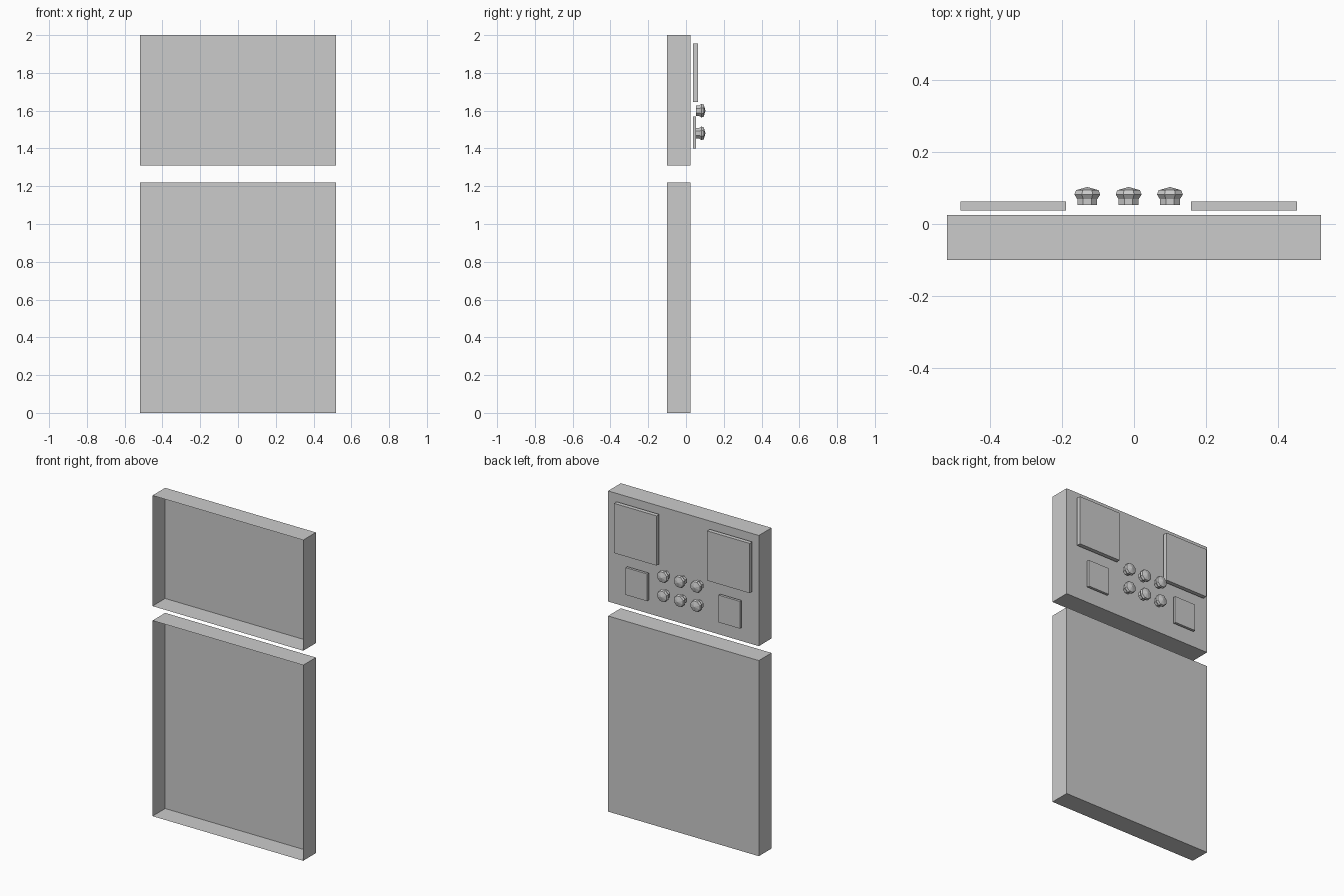
import bpy, bmesh
from math import sin, cos, tau

if "Cube" in bpy.data.objects:
    bpy.data.objects.remove(bpy.data.objects["Cube"])

CX = -0.015  # centre line of the control layout


def finish(name, bm):
    mesh = bpy.data.meshes.new(name)
    bm.to_mesh(mesh)
    bm.free()
    obj = bpy.data.objects.new(name, mesh)
    bpy.context.collection.objects.link(obj)
    return obj


def open_box(name, x, y, z):
    """Box from (min, max) ranges, left open on its -y side."""
    bm = bmesh.new()
    bmesh.ops.create_cube(bm, size=1)
    for v in bm.verts:
        v.co = [r[0] if c < 0 else r[1] for c, r in zip(v.co, (x, y, z))]
    bm.normal_update()
    hidden = [f for f in bm.faces if f.normal.y < -0.9]
    bmesh.ops.delete(bm, geom=hidden, context='FACES_ONLY')
    return finish(name, bm)


def knob(name, x, z, sides=8):
    """Faceted knob turned around the y axis."""
    profile = [(0.030, 0.053), (0.030, 0.069), (0.039, 0.082), (0.034, 0.094)]
    bm = bmesh.new()
    rings = []
    for r, y in profile:
        angles = [tau * (i + 0.5) / sides for i in range(sides)]
        rings.append([bm.verts.new((x + r * cos(a), y, z + r * sin(a))) for a in angles])
    tip = bm.verts.new((x, 0.103, z))
    for i in range(sides):
        j = (i + 1) % sides
        for lo, hi in zip(rings, rings[1:]):
            bm.faces.new((lo[i], hi[i], hi[j], lo[j]))
        bm.faces.new((rings[-1][i], tip, rings[-1][j]))
    bmesh.ops.recalc_face_normals(bm, faces=bm.faces)
    return finish(name, bm)


# Main panels, hollow towards the front
open_box("lower_panel", (-0.52, 0.52), (-0.1, 0.025), (0, 1.22))
open_box("upper_panel", (-0.52, 0.52), (-0.1, 0.025), (1.31, 2.0))

# Large and small plates on both sides of the centre line
for side, s in (("left", -1), ("right", 1)):
    for size, near, far, y, z in (
        ("large", 0.174, 0.468, (0.037, 0.063), (1.645, 1.955)),
        ("small", 0.246, 0.394, (0.037, 0.053), (1.40, 1.57)),
    ):
        xs = sorted((CX + s * near, CX + s * far))
        open_box(f"{size}_plate_{side}", xs, y, z)

# Two rows of three knobs
for row, z in enumerate((1.48, 1.60)):
    for col in range(3):
        knob(f"knob_{row}_{col}", CX + (col - 1) * 0.115, z)
